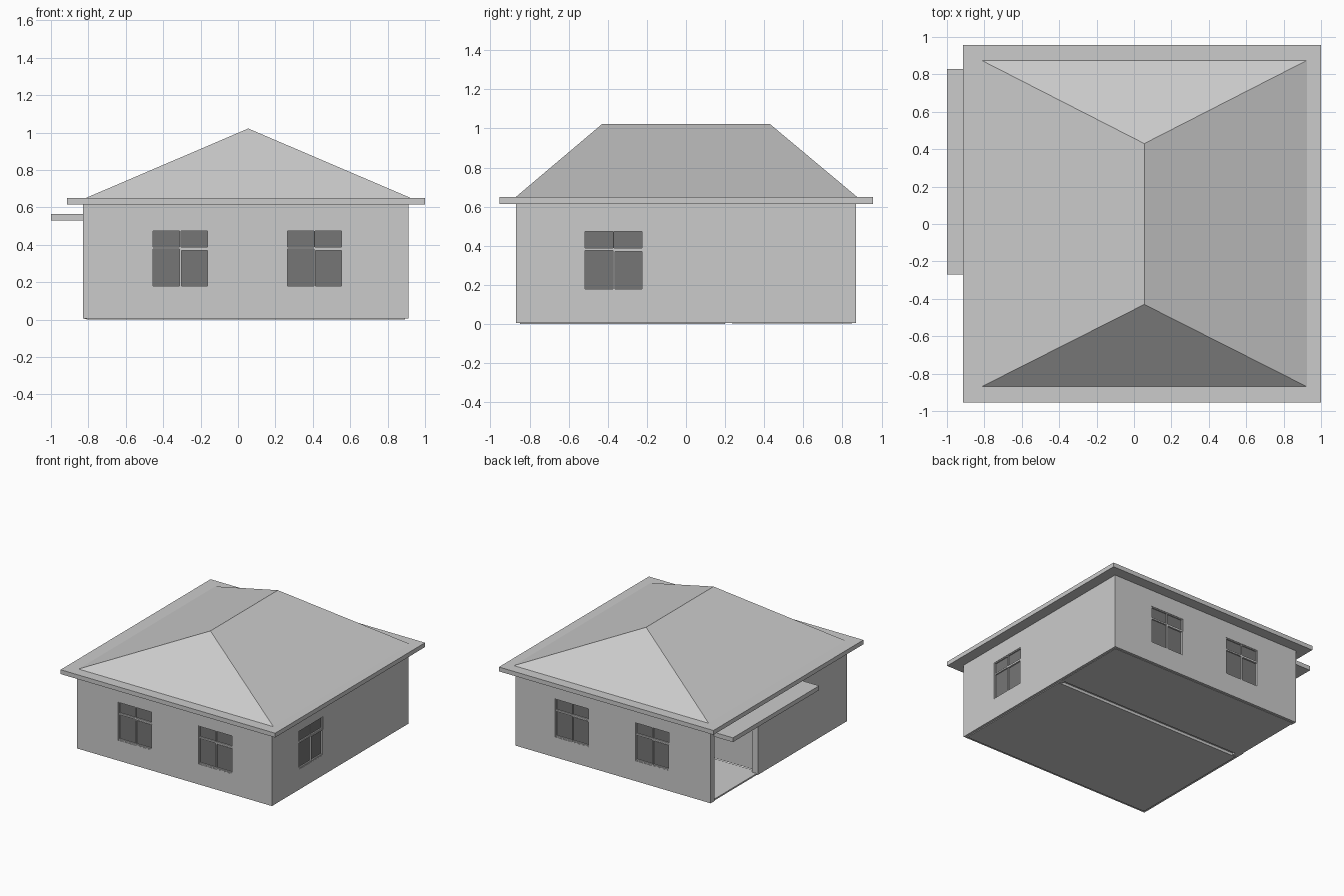
import bpy, bmesh
from math import radians
from mathutils import Matrix

cube = bpy.data.objects.get("Cube")
if cube:
    bpy.data.objects.remove(cube, do_unlink=True)


def material(name, value):
    m = bpy.data.materials.new(name)
    m.use_nodes = True
    color = (value, value, value, 1)
    m.diffuse_color = color
    m.node_tree.nodes["Principled BSDF"].inputs["Base Color"].default_value = color
    return m


plaster = material("light_grey", 0.6)
glass = material("grey_glass", 0.18)


def finish(name, bm, mat, matrix=None):
    bmesh.ops.recalc_face_normals(bm, faces=bm.faces)
    mesh = bpy.data.meshes.new(name)
    bm.to_mesh(mesh)
    bm.free()
    mesh.materials.append(mat)
    ob = bpy.data.objects.new(name, mesh)
    if matrix:
        ob.matrix_world = matrix
    bpy.context.collection.objects.link(ob)


def add_box(bm, x, y, z):
    scale = Matrix.Diagonal((x[1] - x[0], y[1] - y[0], z[1] - z[0], 1))
    middle = Matrix.Translation((sum(x) / 2, sum(y) / 2, sum(z) / 2))
    bmesh.ops.create_cube(bm, size=1, matrix=middle @ scale)


def boxes(name, mat, items, matrix=None):
    bm = bmesh.new()
    for item in items:
        add_box(bm, *item)
    finish(name, bm, mat, matrix)


THICK = 0.05
BASE, TOP, ROOF = 0.006, 0.615, 0.65
X0, X1, Y0, Y1 = -0.83, 0.912, -0.87, 0.87
SILL, HEAD = 0.17, 0.48


def wall(name, u0, u1, holes, matrix):
    """Upright sheet with openings, thickened inward (local +y)."""
    us = sorted({u0, u1, *[h[0] for h in holes], *[h[1] for h in holes]})
    zs = sorted({BASE, TOP, *[h[2] for h in holes], *[h[3] for h in holes]})
    bm = bmesh.new()
    for a, b in zip(us, us[1:]):
        for c, d in zip(zs, zs[1:]):
            u, z = (a + b) / 2, (c + d) / 2
            if any(h[0] < u < h[1] and h[2] < z < h[3] for h in holes):
                continue
            bm.faces.new([bm.verts.new(p) for p in
                          ((a, 0, c), (b, 0, c), (b, 0, d), (a, 0, d))])
    bmesh.ops.remove_doubles(bm, verts=bm.verts, dist=1e-5)
    result = bmesh.ops.extrude_face_region(bm, geom=bm.faces[:], use_keep_orig=True)
    moved = [v for v in result["geom"] if isinstance(v, bmesh.types.BMVert)]
    bmesh.ops.translate(bm, verts=moved, vec=(0, THICK, 0))
    finish(name, bm, plaster, matrix)


def window(name, u0, u1, matrix):
    """Frame with mullion and transom, one opening sash, and glass."""
    mid, transom, f = (u0 + u1) / 2, 0.383, 0.006
    depth = (0.004, 0.04)
    boxes(name + "_frame", plaster, [
        ((u0, u0 + f), depth, (SILL, HEAD)),
        ((u1 - f, u1), depth, (SILL, HEAD)),
        ((mid - f / 2, mid + f / 2), depth, (SILL, HEAD)),
        ((u0, u1), depth, (SILL, SILL + 0.01)),
        ((u0, u1), depth, (HEAD - f, HEAD)),
        ((u0, u1), depth, (transom - f, transom + f)),
    ], matrix)
    out, low, high = (0.001, 0.015), SILL, transom - f
    boxes(name + "_sash", plaster, [
        ((mid, mid + f), out, (low, high)),
        ((u1 - f, u1), out, (low, high)),
        ((mid, u1), out, (low, low + f)),
        ((mid, u1), out, (high - f, high)),
    ], matrix)
    boxes(name + "_glass", glass,
          [((u0 + 0.002, u1 - 0.002), (0.014, 0.02), (SILL + 0.002, HEAD - 0.002))], matrix)


def side(x, y, degrees):
    return Matrix.Translation((x, y, 0)) @ Matrix.Rotation(radians(degrees), 4, "Z")


# Walls and windows: local x runs rightwards as seen from outside
IN0, IN1 = Y0 + THICK, Y1 - THICK
pairs = [(-0.46, -0.158), (0.258, 0.56)]
walls = [
    ("front", X0, X1, pairs, side(0, Y0, 0)),
    ("back", -X1, -X0, [(-b, -a) for a, b in pairs], side(0, Y1, 180)),
    ("left", IN0, IN1, [(-0.522, -0.218)], side(X1, 0, 90)),
]
for name, u0, u1, spans, matrix in walls:
    wall(name + "_wall", u0, u1, [(a, b, SILL, HEAD) for a, b in spans], matrix)
    for i, (a, b) in enumerate(spans):
        window(f"{name}_window_{i + 1}", a, b, matrix)

# Porch side, open at the back corner
wall("right_wall", -IN1, -IN0, [(-IN1, -0.27, BASE, 0.565)], side(X0, 0, -90))
boxes("dividing_wall", plaster, [((X0 + THICK, X1 - THICK), (0.2, 0.24), (0.022, TOP))])

# Floors, one slab per room, with a groove under the dividing wall
boxes("front_floor", plaster, [((X0 + 0.02, X1 - 0.02), (Y0 + 0.02, 0.2), (0, 0.022))])
boxes("back_floor", plaster, [((X0 + 0.01, X1 - 0.02), (0.235, Y1 - 0.02), (0.003, 0.015))])

# Porch canopy and eave slab
boxes("porch_canopy", plaster, [((-1, X0), (-0.27, 0.83), (0.53, 0.565))])
boxes("eave_slab", plaster, [((-0.915, 1), (-0.955, 0.957), (TOP, ROOF))])

# Hipped roof
bm = bmesh.new()
a, b, c, d = [bm.verts.new((x, y, ROOF)) for x, y in
              ((-0.815, -0.87), (0.925, -0.87), (0.925, 0.875), (-0.815, 0.875))]
ridge = [bm.verts.new((0.055, y, 1.022)) for y in (-0.43, 0.43)]
for loop in ((a, b, ridge[0]), (b, c, ridge[1], ridge[0]),
             (c, d, ridge[1]), (d, a, ridge[0], ridge[1]), (d, c, b, a)):
    bm.faces.new(loop)
finish("hipped_roof", bm, plaster)
